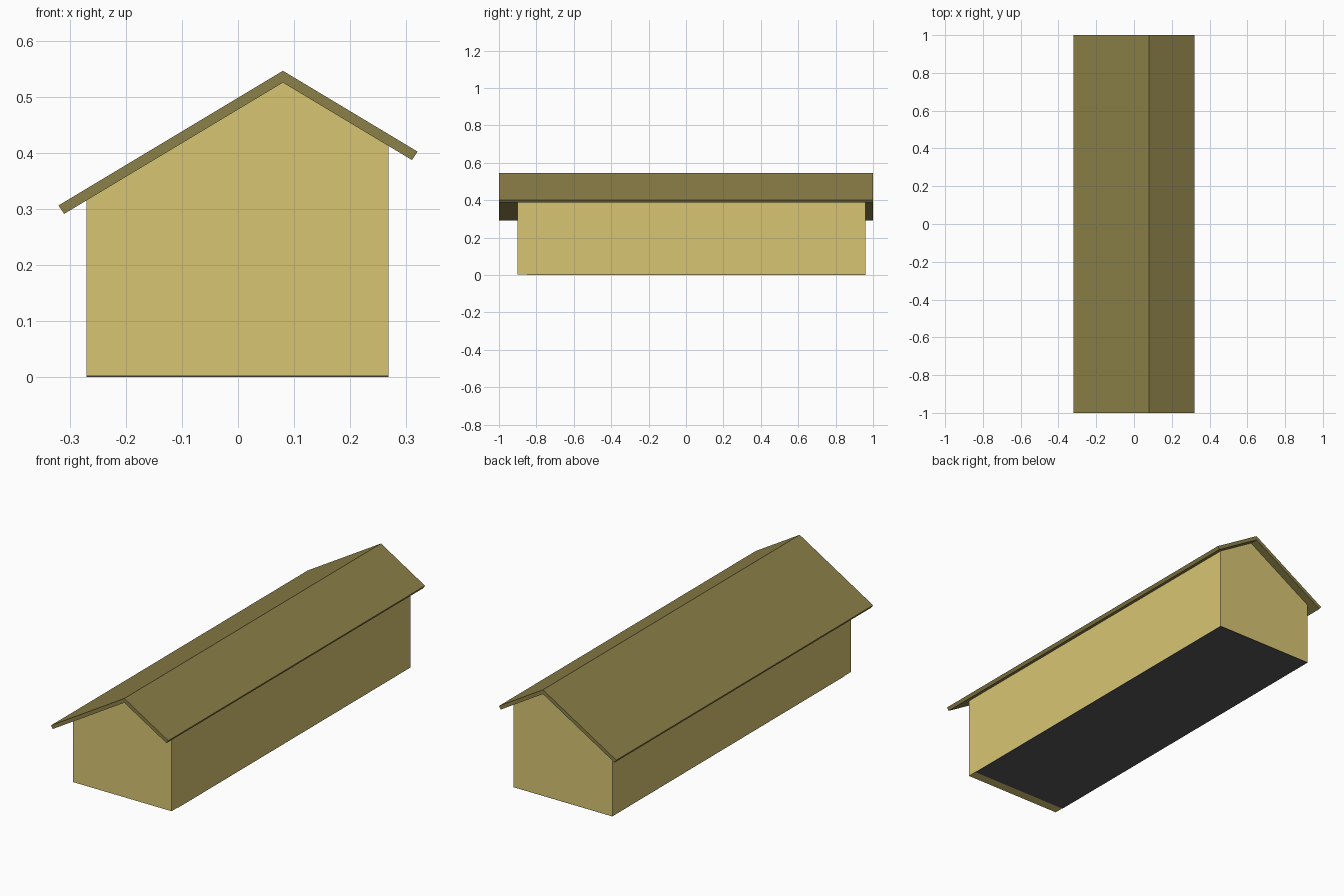
import bpy, bmesh

if "Cube" in bpy.data.objects:
    bpy.data.objects.remove(bpy.data.objects["Cube"])


def material(name, color):
    m = bpy.data.materials.new(name)
    m.diffuse_color = color
    m.use_nodes = True
    m.node_tree.nodes["Principled BSDF"].inputs["Base Color"].default_value = m.diffuse_color
    return m


def extrude_profile(name, profile, y0, y1, mat=None):
    """Closed x-z profile extruded along y into a flat-shaded solid."""
    bm = bmesh.new()
    face = bm.faces.new([bm.verts.new((x, y0, z)) for x, z in profile])
    ext = bmesh.ops.extrude_face_region(bm, geom=[face], use_keep_orig=True)
    verts = [e for e in ext["geom"] if isinstance(e, bmesh.types.BMVert)]
    bmesh.ops.translate(bm, verts=verts, vec=(0, y1 - y0, 0))
    bmesh.ops.recalc_face_normals(bm, faces=bm.faces[:])
    mesh = bpy.data.meshes.new(name)
    bm.to_mesh(mesh)
    bm.free()
    obj = bpy.data.objects.new(name, mesh)
    bpy.context.collection.objects.link(obj)
    if mat:
        mesh.materials.append(mat)
    return obj


wall_mat = material("wall_yellow", (0.69, 0.56, 0.17, 1))
roof_mat = material("roof_olive", (0.26, 0.215, 0.065, 1))

RIDGE_X, PITCH = 0.08, 0.6
UNDER, TOP = 0.525, 0.546


def slope(x, apex):
    return apex - abs(x - RIDGE_X) * PITCH


# house body with an off-centre gable
L, R, BASE = -0.27, 0.268, 0.002
extrude_profile("house_body", [
    (L, BASE), (R, BASE), (R, slope(R, UNDER)),
    (RIDGE_X, UNDER), (L, slope(L, UNDER))], -0.90, 0.96, wall_mat)

# asymmetric roof slab with square-cut eaves
extrude_profile("roof", [
    (-0.32, slope(-0.32, TOP)), (RIDGE_X, TOP), (0.32, slope(0.32, TOP)),
    (0.31, slope(0.31, UNDER)), (RIDGE_X, UNDER),
    (-0.31, slope(-0.31, UNDER))], -1.0, 1.0, roof_mat)

# thin grey floor, set back from the front wall; its colour is a dark grey
floor_mat = material("floor_grey", (0.1, 0.1, 0.1, 1))
extrude_profile("floor", [
    (L, 0), (R, 0), (R, BASE), (L, BASE)], -0.85, 0.96, floor_mat)
